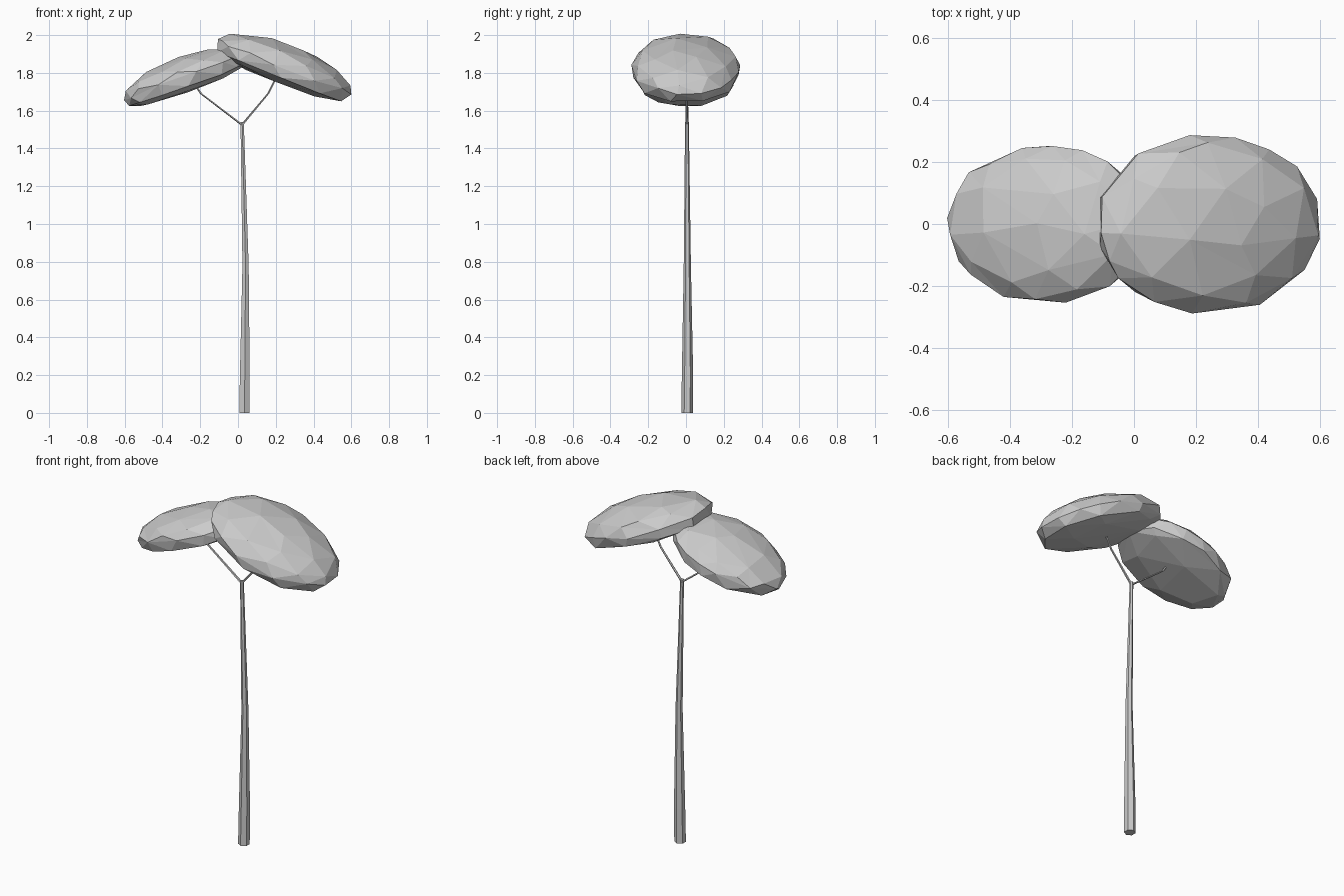
import bpy, bmesh, math, random
from mathutils import Vector

cube = bpy.data.objects.get("Cube")
if cube:
    bpy.data.objects.remove(cube, do_unlink=True)

random.seed(4)
GREY = (0.6, 0.6, 0.6, 1)
mat = bpy.data.materials.new("plain grey")
mat.use_nodes = True
mat.diffuse_color = GREY
mat.node_tree.nodes["Principled BSDF"].inputs["Base Color"].default_value = GREY


def finish(name, bm):
    bmesh.ops.recalc_face_normals(bm, faces=bm.faces)
    mesh = bpy.data.meshes.new(name)
    bm.to_mesh(mesh)
    bm.free()
    mesh.materials.append(mat)
    obj = bpy.data.objects.new(name, mesh)
    bpy.context.collection.objects.link(obj)
    return obj


def limb(name, stations, sides):
    """Loft level rings through (x, y, z, radius) stations."""
    bm = bmesh.new()
    rings = []
    for x, y, z, r in stations:
        angles = [math.tau * (i + 0.5) / sides for i in range(sides)]
        rings.append([bm.verts.new((x + r * math.cos(a), y + r * math.sin(a), z))
                      for a in angles])
    for low, high in zip(rings, rings[1:]):
        for i in range(sides):
            j = (i + 1) % sides
            bm.faces.new((low[i], low[j], high[j], high[i]))
    bm.faces.new(rings[0])
    bm.faces.new(rings[-1])
    return finish(name, bm)


def canopy(name, centre, tilt, length, width, top, bottom):
    """Tilted, faceted dome with a flattened underside."""
    bm = bmesh.new()
    bmesh.ops.create_icosphere(bm, subdivisions=3, radius=1)
    for v in bm.verts:
        x, y, z = v.co * random.uniform(0.98, 1.01)
        z = top * z if z > 0 else -bottom * math.sqrt(-z)
        v.co = Vector((length * x, width * y, z))
    obj = finish(name, bm)
    obj.location = centre
    obj.rotation_euler.y = math.radians(tilt)
    facets = obj.modifiers.new("facets", "DECIMATE")
    facets.ratio = 0.3
    return obj


# Slightly bent trunk
limb("trunk", [(0.034, 0.006, 0, 0.031), (0.036, 0.008, 0.2, 0.03),
               (0.04, 0.007, 0.78, 0.019), (0.022, 0.005, 1.54, 0.01)], 6)

# Forked branches reaching into the crowns
limb("left_branch", [(0.022, 0.005, 1.525, 0.008), (0.16, 0.004, 1.69, 0.006),
                     (0.205, 0.003, 1.78, 0.005)], 5)
limb("right_branch", [(0.022, 0.005, 1.525, 0.009), (-0.195, 0.004, 1.69, 0.007),
                      (-0.235, 0.003, 1.75, 0.005)], 5)

# Two overlapping crowns
canopy("left_canopy", (0.24, 0, 1.82), 21, 0.387, 0.29, 0.135, 0.08)
canopy("right_canopy", (-0.28, 0, 1.775), -20, 0.342, 0.257, 0.112, 0.078)
